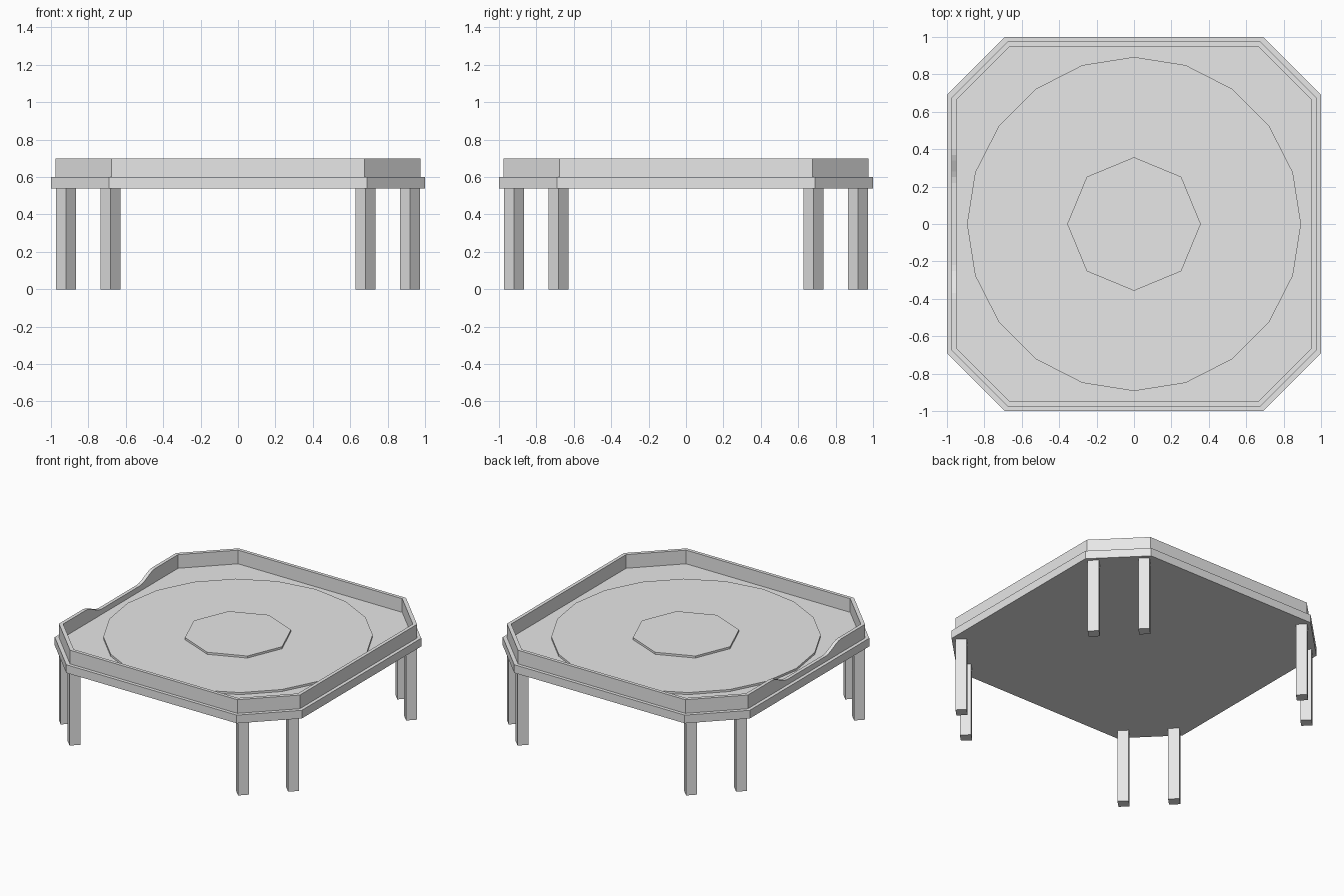
import bpy, bmesh, math

cube = bpy.data.objects.get("Cube")
if cube:
    bpy.data.objects.remove(cube, do_unlink=True)

grey = bpy.data.materials.new("plain_grey")
grey.use_nodes = True
GREY = (0.8, 0.8, 0.8, 1)
grey.diffuse_color = GREY
grey.node_tree.nodes["Principled BSDF"].inputs["Base Color"].default_value = GREY


def finish(name, bm):
    bmesh.ops.recalc_face_normals(bm, faces=bm.faces)
    mesh = bpy.data.meshes.new(name)
    bm.to_mesh(mesh)
    bm.free()
    mesh.materials.append(grey)
    obj = bpy.data.objects.new(name, mesh)
    bpy.context.collection.objects.link(obj)
    return obj


def prism(name, outline, z0, z1):
    bm = bmesh.new()
    base = bm.faces.new([bm.verts.new((x, y, z0)) for x, y in outline])
    top = bmesh.ops.extrude_face_region(bm, geom=[base], use_keep_orig=True)["geom"]
    for v in top:
        if isinstance(v, bmesh.types.BMVert):
            v.co.z = z1
    return finish(name, bm)


def octagon(side, corner):
    # square with chamfered corners, anticlockwise from the front left corner
    a, c = side, corner
    return [(c, -a), (a, -c), (a, c), (c, a), (-c, a), (-a, c), (-a, -c), (-c, -a)]


def polygon(radius, sides, cx=0, cy=0):
    step = math.tau / sides
    return [(cx + radius * math.cos(i * step), cy + radius * math.sin(i * step))
            for i in range(sides)]


# platform and the two raised floor discs
FLOOR, RIM_TOP = 0.6, 0.7
prism("platform", octagon(1, 0.69), 0.54, FLOOR)
prism("large_disc", polygon(0.893, 20), FLOOR, 0.615)
prism("centre_disc", polygon(0.357, 8), 0.615, 0.63)

# rim wall with a smooth dip in the middle of the -x side
DIP, FLAT, WIDE = 0.06, 0.22, 0.4
ramp = [i / 6 for i in range(7)]
dip = [(WIDE + (FLAT - WIDE) * t, RIM_TOP - DIP * t * t * (3 - 2 * t)) for t in ramp]
dip += [(-y, z) for y, z in reversed(dip)]


def rim_path(side, corner):
    pts = [(x, y, RIM_TOP) for x, y in octagon(side, corner)]
    return pts[:6] + [(-side, y, z) for y, z in dip] + pts[6:]


bm = bmesh.new()
outer, inner = rim_path(0.975, 0.677), rim_path(0.95, 0.664)
rings = [[bm.verts.new((x, y, FLOOR)) for x, y, z in outer],
         [bm.verts.new(p) for p in outer],
         [bm.verts.new(p) for p in inner],
         [bm.verts.new((x, y, FLOOR)) for x, y, z in inner]]
for r in range(4):
    a, b = rings[r], rings[(r + 1) % 4]
    for i in range(len(a)):
        j = (i + 1) % len(a)
        bm.faces.new((a[i], a[j], b[j], b[i]))
finish("rim", bm)

# a pair of diagonal square legs at each chamfered corner
for sx, side in ((1, "left"), (-1, "right")):
    for sy, end in ((1, "back"), (-1, "front")):
        for lx, ly, place in ((0.92, 0.682, "outer"), (0.682, 0.92, "inner")):
            prism(f"{end}_{side}_{place}_leg",
                  polygon(0.053, 4, sx * lx, sy * ly), 0, 0.54)
